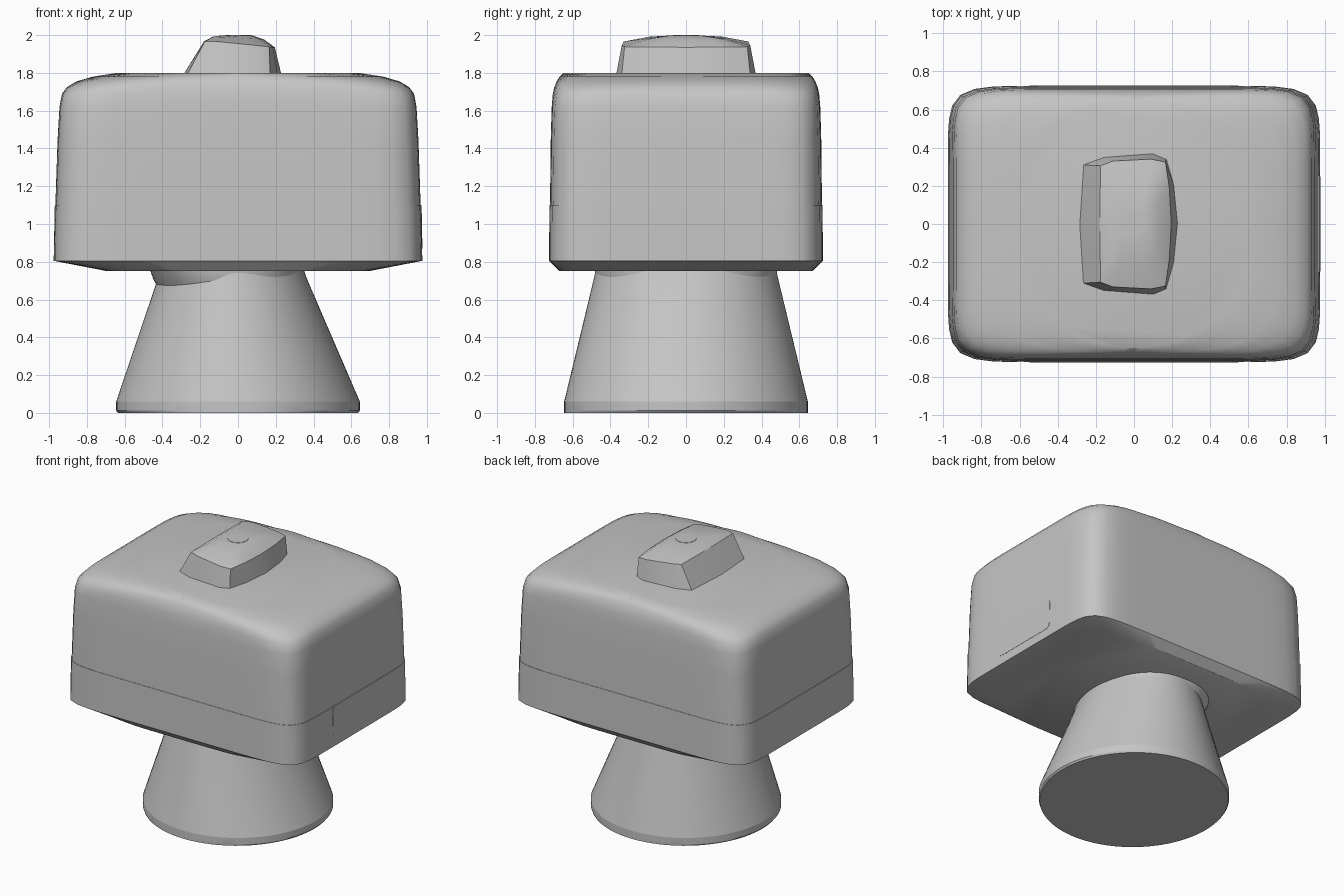
import bpy, bmesh, math

cube = bpy.data.objects.get("Cube")
if cube:
    bpy.data.objects.remove(cube, do_unlink=True)

grey = bpy.data.materials.new("light grey")
grey.use_nodes = True
GREY = (0.56, 0.56, 0.56, 1.0)
grey.diffuse_color = GREY
grey.node_tree.nodes["Principled BSDF"].inputs["Base Color"].default_value = GREY


def oval(z, hx, hy, n=2.0, cx=0.0, count=96):
    """Superellipse ring: n = 2 is round, a high n is a rounded box."""
    ring = []
    for i in range(count):
        a = 2 * math.pi * i / count
        c, s = math.cos(a), math.sin(a)
        r = (abs(c) ** n + abs(s) ** n) ** (-1 / n)
        ring.append((cx + hx * r * c, hy * r * s, z))
    return ring


def loft(name, rings, angle=35):
    """Skin a stack of rings and close both ends."""
    bm = bmesh.new()
    loops = [[bm.verts.new(p) for p in ring] for ring in rings]
    for a, b in zip(loops, loops[1:]):
        for i in range(len(a)):
            j = (i + 1) % len(a)
            bm.faces.new((a[i], a[j], b[j], b[i]))
    bm.faces.new(loops[0][::-1])
    bm.faces.new(loops[-1])
    bmesh.ops.recalc_face_normals(bm, faces=bm.faces)
    mesh = bpy.data.meshes.new(name)
    bm.to_mesh(mesh)
    bm.free()
    mesh.materials.append(grey)
    obj = bpy.data.objects.new(name, mesh)
    bpy.context.collection.objects.link(obj)
    bpy.ops.object.select_all(action='DESELECT')
    obj.select_set(True)
    bpy.context.view_layer.objects.active = obj
    bpy.ops.object.shade_smooth_by_angle(angle=math.radians(angle))
    return obj


# Flared pedestal with a short upright foot rim
loft("pedestal", [
    oval(0.0, 0.635, 0.645), oval(0.012, 0.645, 0.645), oval(0.06, 0.645, 0.645),
    oval(0.71, 0.395, 0.488, cx=-0.03), oval(0.78, 0.37, 0.472, cx=-0.03)], 12)

# Collar that flares out under the housing
loft("neck_collar", [
    oval(0.61, 0.36, 0.42, 2.2, -0.03), oval(0.70, 0.395, 0.482, 2.2, -0.05),
    oval(0.78, 0.405, 0.482, 2.4, -0.07)])

# Rounded box housing: shallow belly, walls, soft shoulder, round flat top
loft("housing", [
    oval(0.75, 0.69, 0.67, 6), oval(0.805, 0.976, 0.725, 10),
    oval(1.10, 0.970, 0.723, 10), oval(1.10, 0.967, 0.720, 10),
    oval(1.45, 0.955, 0.716, 10), oval(1.62, 0.945, 0.711, 10),
    oval(1.69, 0.932, 0.705, 9), oval(1.725, 0.905, 0.697, 7.5),
    oval(1.755, 0.855, 0.685, 6), oval(1.78, 0.77, 0.67, 4),
    oval(1.80, 0.64, 0.65, 2)], 40)

# Slim access panel on one end
panel = []
for x in (0.968, 0.9765):
    ring = []
    for cy, cz, start in ((0.23, 1.06, 0), (-0.23, 1.06, 90), (-0.23, 0.91, 180), (0.23, 0.91, 270)):
        for k in range(5):
            a = math.radians(start + 22.5 * k)
            # lean with the wall
            z = cz + 0.04 * math.sin(a)
            ring.append((x - 0.02 * (z - 0.87), cy + 0.04 * math.cos(a), z))
    panel.append(ring)
loft("end_panel", panel)

# Knob: bowed plan, sloped sides, crowned top
half_base = [(0.23, 0.0), (0.21, 0.20), (0.17, 0.34), (0.10, 0.37),
             (-0.16, 0.35), (-0.27, 0.31), (-0.29, 0.0)]
half_rim = [(0.195, 0.0), (0.185, 0.19), (0.165, 0.325), (0.09, 0.34),
            (-0.11, 0.33), (-0.175, 0.305), (-0.18, 0.0)]


def full(half):
    return half + [(x, -y) for x, y in half[-2:0:-1]]


rim = full(half_rim)
loft("knob", [
    [(x, y, 1.79) for x, y in full(half_base)],
    [(x, y, 1.955 - 0.10 * max(x, -0.12)) for x, y in rim],
    [(-0.01 + 0.72 * (x + 0.01), 0.62 * y, 1.985 - 0.04 * x) for x, y in rim],
    [(-0.02 + 0.45 * (x + 0.02), 0.25 * y, 1.998) for x, y in rim]], 30)

# Small button flush in the knob crown
loft("knob_button", [oval(1.985, 0.07, 0.07, count=32), oval(2.0, 0.07, 0.07, count=32)])
